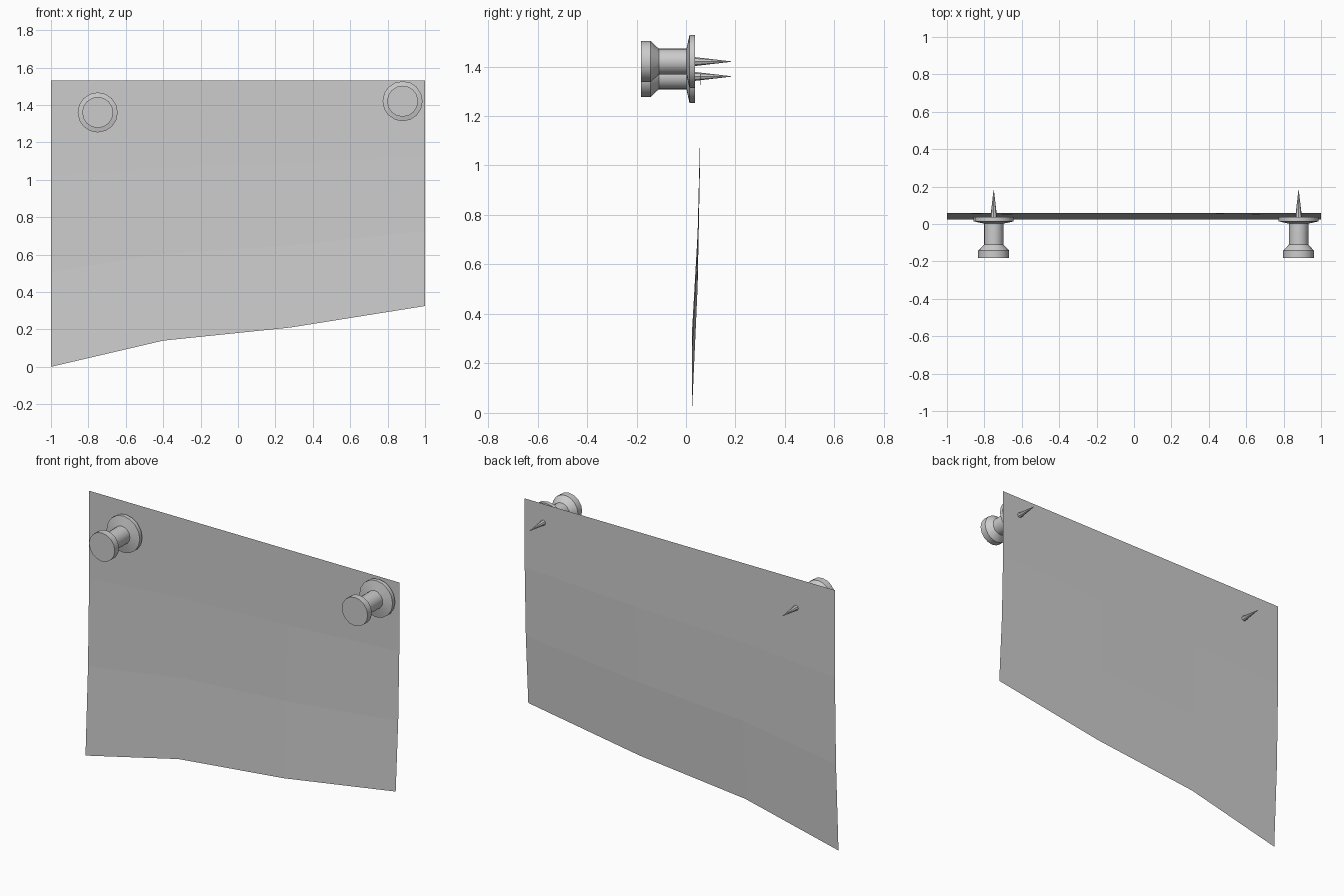
import bpy, bmesh, math

if "Cube" in bpy.data.objects:
    bpy.data.objects.remove(bpy.data.objects["Cube"])

SIDES = 16


def make_object(name, verts, faces, smooth=False):
    mesh = bpy.data.meshes.new(name)
    mesh.from_pydata(verts, [], faces)
    bm = bmesh.new()
    bm.from_mesh(mesh)
    bmesh.ops.recalc_face_normals(bm, faces=bm.faces)
    bm.to_mesh(mesh)
    bm.free()
    ob = bpy.data.objects.new(name, mesh)
    bpy.context.collection.objects.link(ob)
    if smooth:
        bpy.ops.object.select_all(action='DESELECT')
        bpy.context.view_layer.objects.active = ob
        ob.select_set(True)
        bpy.ops.object.shade_smooth_by_angle(angle=math.radians(30))
    return ob


def lathe_y(name, profile, cx, cz, sides):
    """Spin (y, radius) points around an axis along y, with closed ends."""
    verts, faces = [], []
    for y, r in profile:
        for i in range(sides):
            a = 2 * math.pi * i / sides
            verts.append((cx + r * math.cos(a), y, cz + r * math.sin(a)))
    for j in range(len(profile) - 1):
        for i in range(sides):
            k = (i + 1) % sides
            faces.append((j * sides + i, j * sides + k,
                          (j + 1) * sides + k, (j + 1) * sides + i))
    faces.append(tuple(range(sides)))
    last = (len(profile) - 1) * sides
    faces.append(tuple(range(last, last + sides)))
    return make_object(name, verts, faces, True)


# Paper sheet: straight top, slanted lower edge, gently curling forward
TOP = 1.53
bottom = [(-1, 0), (-0.4, 0.14), (0.28, 0.21), (1, 0.325)]
row_y = [0.058, 0.057, 0.047, 0.024]
n = len(row_y) - 1
verts = [(x, y, TOP + (z - TOP) * j / n)
         for j, y in enumerate(row_y) for x, z in bottom]
faces = [(j * 4 + i, (j + 1) * 4 + i, (j + 1) * 4 + i + 1, j * 4 + i + 1)
         for j in range(n) for i in range(3)]
make_object("paper_sheet", verts, faces)

# Push pins: turned handle and needle
handle = [(-0.182, 0.083), (-0.143, 0.083), (-0.11, 0.052), (0.002, 0.052),
          (0.014, 0.107), (0.037, 0.107)]
needle = [(0.036, 0.018), (0.182, 0.001)]
for side, cx, cz in (("left", -0.75, 1.36), ("right", 0.88, 1.42)):
    lathe_y(side + "_pin_handle", handle, cx, cz, SIDES)
    lathe_y(side + "_pin_needle", needle, cx, cz, 8)
